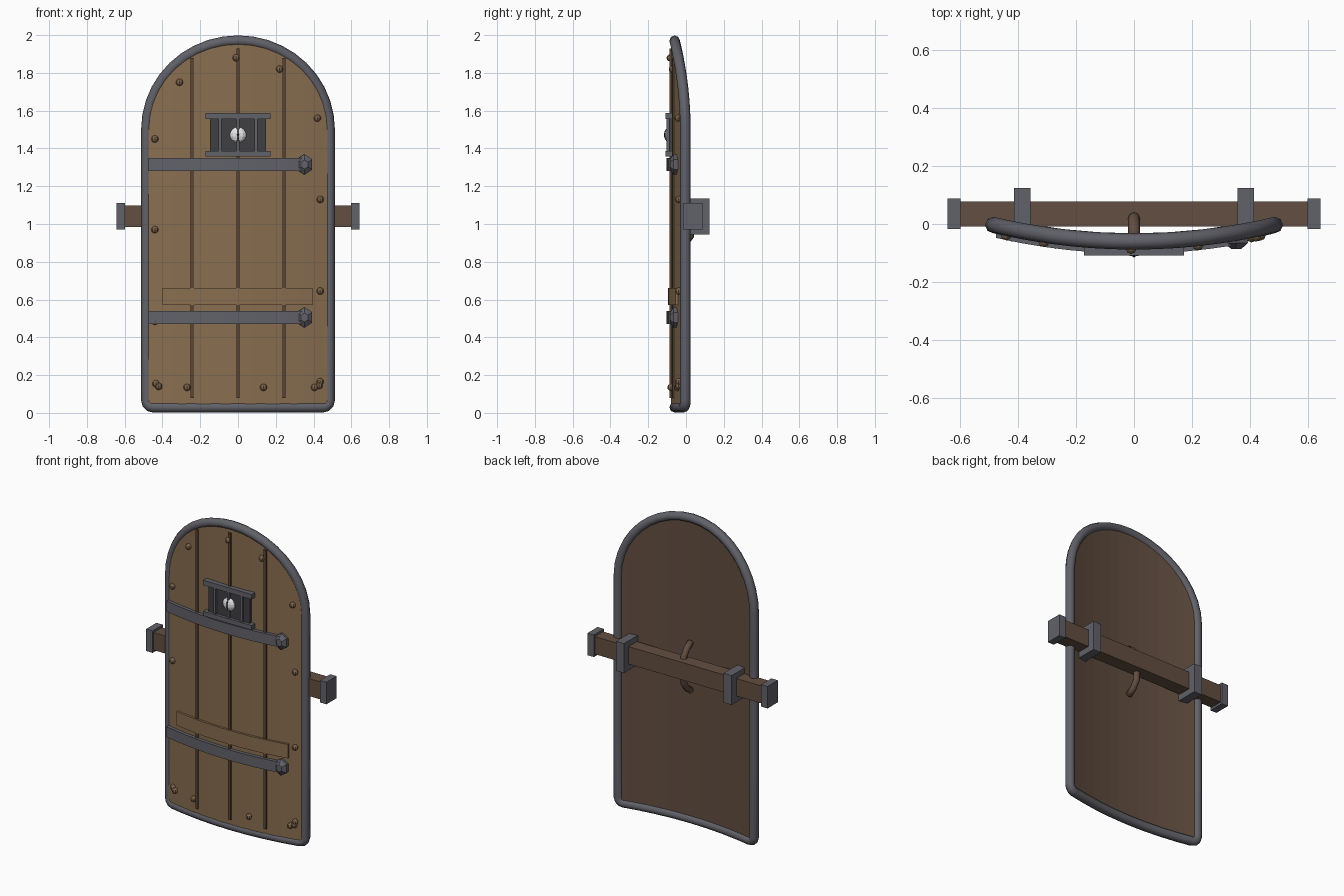
import bpy, bmesh, math
from mathutils import Vector

if "Cube" in bpy.data.objects:
    bpy.data.objects.remove(bpy.data.objects["Cube"])

def material(name, r, g, b):
    m = bpy.data.materials.new(name)
    m.diffuse_color = (r, g, b, 1)
    m.use_nodes = True
    m.node_tree.nodes["Principled BSDF"].inputs["Base Color"].default_value = m.diffuse_color
    return m

WOOD = material("board wood", 0.25, 0.155, 0.08)
DARK = material("dark wood", 0.125, 0.077, 0.053)
GROOVE = material("groove brown", 0.10, 0.06, 0.036)
IRON = material("iron", 0.12, 0.12, 0.143)
HOLE = material("window dark", 0.05, 0.05, 0.055)
BRASS = material("stud brown", 0.21, 0.13, 0.072)
WHITE = material("eye white", 0.8, 0.8, 0.8)
PUPIL = material("pupil black", 0.02, 0.02, 0.02)

R, ZC, ZB = 0.485, 1.5, 0.03          # arch radius, arch centre, bottom

def sy(x):                             # shield curvature
    return -0.06 + 0.24 * x * x

def finish(name, bm, mat, smooth=False):
    bmesh.ops.recalc_face_normals(bm, faces=bm.faces)
    me = bpy.data.meshes.new(name)
    bm.to_mesh(me)
    bm.free()
    for m in (mat if isinstance(mat, list) else [mat]):
        me.materials.append(m)
    for p in me.polygons:
        p.use_smooth = smooth
    ob = bpy.data.objects.new(name, me)
    bpy.context.collection.objects.link(ob)
    return ob

def slab(name, xs, zlo, zhi, front, back, mat):
    """Plate following the shield curve, between offsets front and back."""
    bm = bmesh.new()
    cols = [[bm.verts.new((x, sy(x) + o, z)) for o, z in
             ((front, zlo(x)), (front, zhi(x)), (back, zhi(x)), (back, zlo(x)))] for x in xs]
    for a, b in zip(cols, cols[1:]):
        for i in range(4):
            j = (i + 1) % 4
            f = bm.faces.new((a[i], a[j], b[j], b[i]))
            if i == 2 and isinstance(mat, list):
                f.material_index = 1   # back side
    bm.faces.new(cols[0])
    bm.faces.new(cols[-1])
    return finish(name, bm, mat)

def span(a, b, n):
    return [a + (b - a) * i / n for i in range(n + 1)]

def band(name, x0, x1, z0, z1, front, back, mat, n=10):
    return slab(name, span(x0, x1, n), lambda x: z0, lambda x: z1, front, back, mat)

def box(name, x, y, z, mat):
    bm = bmesh.new()
    bmesh.ops.create_cube(bm, size=1)
    for v in bm.verts:
        v.co = [(lo + hi) / 2 + c * (hi - lo) for (lo, hi), c in zip((x, y, z), v.co)]
    return finish(name, bm, mat)

def sweep(name, pts, radius, sides, ref, closed, mat):
    bm = bmesh.new()
    n, rings = len(pts), []
    for i, p in enumerate(pts):
        a = pts[(i - 1) % n] if closed or i else p
        b = pts[(i + 1) % n] if closed or i < n - 1 else p
        t = (b - a).normalized()
        u = t.cross(ref).normalized()
        w = u.cross(t)
        rings.append([bm.verts.new(p + radius * (u * math.cos(k) + w * math.sin(k)))
                      for k in (2 * math.pi * s / sides for s in range(sides))])
    for i in range(n if closed else n - 1):
        a, b = rings[i], rings[(i + 1) % n]
        for s in range(sides):
            q = (s + 1) % sides
            bm.faces.new((a[s], a[q], b[q], b[s]))
    if not closed:
        bm.faces.new(rings[0])
        bm.faces.new(rings[-1])
    return finish(name, bm, mat, True)

def ball(name, loc, scale, mat, u=8, v=6):
    bm = bmesh.new()
    bmesh.ops.create_uvsphere(bm, u_segments=u, v_segments=v, radius=1)
    for w in bm.verts:
        w.co = [l + c * s for l, c, s in zip(loc, w.co, scale)]
    return finish(name, bm, mat)

# curved door-like board, lighter in front, dark behind
slab("shield_board", [-R * math.cos(math.pi * i / 20) for i in range(21)],
     lambda x: ZB, lambda x: ZC + math.sqrt(max(0, R * R - x * x)), -0.02, 0.012, [WOOD, DARK])

# iron rim: arch, sides, rounded bottom corners
c = 0.035
flat = [(R * math.cos(math.pi * i / 20), ZC + R * math.sin(math.pi * i / 20) * 0.97) for i in range(21)]
flat += [(-R, z) for z in (1.0, 0.5)]
corner = [(-R + c - c * math.cos(k * math.pi / 6), ZB + c - c * math.sin(k * math.pi / 6)) for k in range(4)]
flat += corner + [(x, ZB) for x in span(-0.36, 0.36, 6)]
flat += [(-x, z) for x, z in reversed(corner)] + [(R, z) for z in (0.5, 1.0)]
sweep("rim", [Vector((x, sy(x), z)) for x, z in flat], 0.028, 8, Vector((0, 1, 0)), True, IRON)

# plank grooves
for x, top in ((-0.243, 1.88), (0, 1.93), (0.243, 1.88)):
    band("plank_groove", x - 0.009, x + 0.009, 0.08, top, -0.028, -0.01, GROOVE, 1)

# repair plank and hinge straps with pointed ends
band("repair_plank", -0.4, 0.395, 0.57, 0.66, -0.034, -0.01, WOOD)
for z in (1.315, 0.505):
    band("hinge_strap", -0.475, 0.345, z - 0.034, z + 0.034, -0.042, -0.01, IRON)
    x, bm = 0.352, bmesh.new()
    rings = []
    for r, o in ((0.05, -0.01), (0.055, -0.035), (0.025, -0.055)):
        rings.append([bm.verts.new((x + 0.85 * r * math.cos(k), sy(x) + o, z + r * math.sin(k)))
                      for k in (math.pi / 6 + i * math.pi / 3 for i in range(6))])
    for a, b in zip(rings, rings[1:]):
        for i in range(6):
            j = (i + 1) % 6
            bm.faces.new((a[i], a[j], b[j], b[i]))
    bm.faces.new(rings[0])
    bm.faces.new(rings[-1])
    finish("strap_tip", bm, IRON)

# studs
for x, z in ((-0.44, 1.45), (-0.31, 1.75), (-0.01, 1.88), (0.22, 1.82), (0.42, 1.56), (0.435, 1.13),
             (0.435, 0.645), (-0.44, 0.97), (-0.44, 0.485), (-0.435, 0.155), (-0.42, 0.14),
             (-0.27, 0.135), (0.135, 0.135), (0.405, 0.135), (0.43, 0.145), (0.435, 0.165)):
    ball("stud", (x, sy(x) - 0.024, z), (0.019, 0.019, 0.019), BRASS)

# barred window with a peering eye
box("window_hole", (-0.147, 0.147), (-0.09, -0.06), (1.375, 1.565), HOLE)
for z0, z1 in ((1.357, 1.387), (1.555, 1.587)):
    box("window_rail", (-0.173, 0.173), (-0.108, -0.06), (z0, z1), IRON)
for x in (-0.095, 0, 0.095):
    box("window_bar", (x - 0.008, x + 0.008), (-0.103, -0.08), (1.38, 1.56), IRON)
ball("eye", (0, -0.087, 1.472), (0.045, 0.026, 0.042), WHITE, 10, 7)
ball("pupil", (0, -0.094, 1.472), (0.008, 0.023, 0.036), PUPIL)

# crossbar behind, with brackets and end caps
box("crossbar", (-0.6, 0.6), (-0.008, 0.077), (0.985, 1.098), DARK)
for s in (-1, 1):
    box("end_cap", sorted((s * 0.597, s * 0.643)), (-0.017, 0.087), (0.97, 1.112), IRON)
    box("bracket", sorted((s * 0.356, s * 0.413)), (-0.03, 0.124), (0.945, 1.135), IRON)

# bowed hand grip
grip = ((-0.05, 0.865), (-0.01, 0.89), (0.022, 0.935), (0.025, 1.03), (0.02, 1.11), (-0.01, 1.15), (-0.05, 1.175))
sweep("hand_grip", [Vector((0, y, z)) for y, z in grip], 0.02, 8, Vector((1, 0, 0)), False, DARK)
